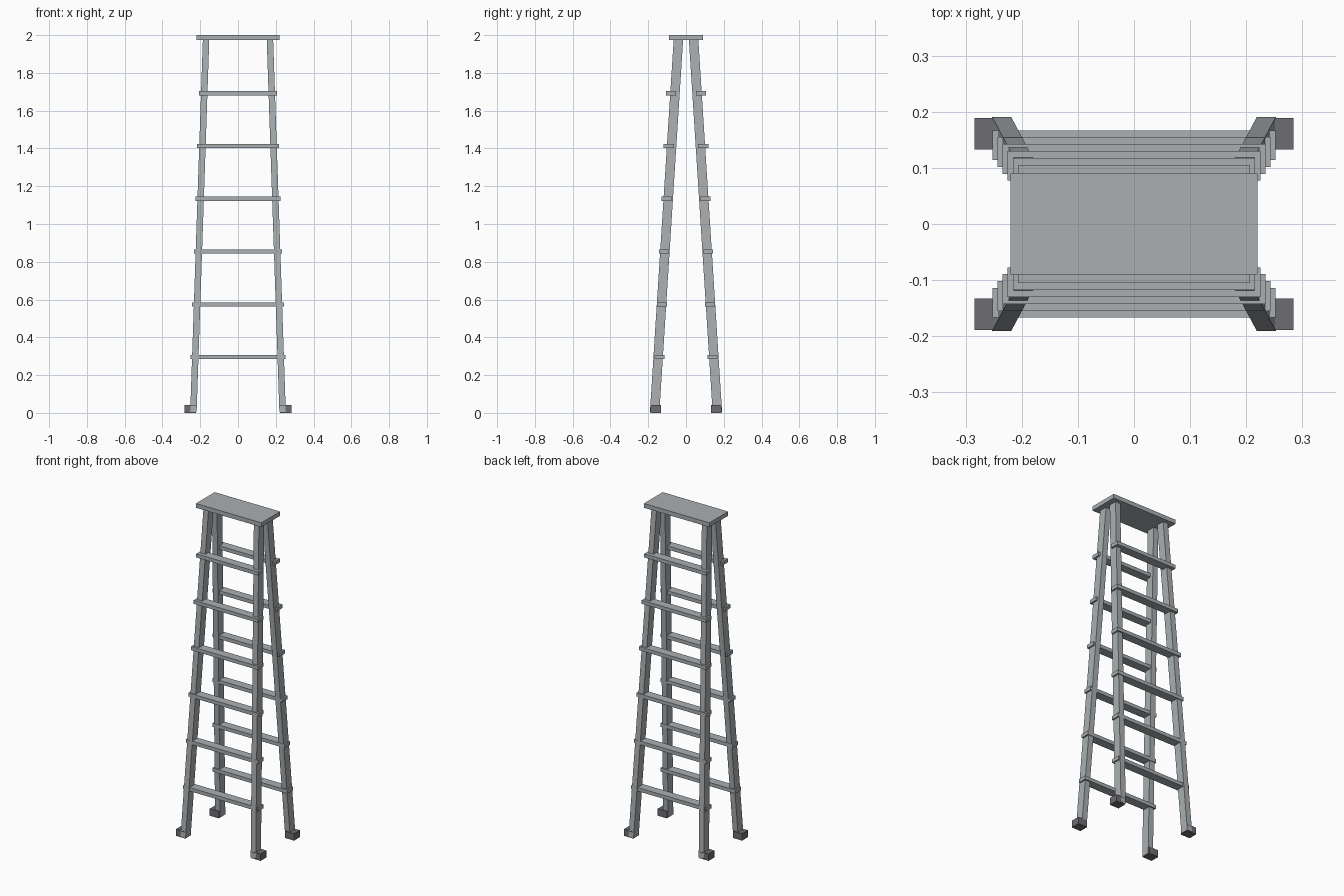
import bpy
import bmesh

cube = bpy.data.objects.get("Cube")
if cube:
    bpy.data.objects.remove(cube, do_unlink=True)


def material(name, rgb):
    mat = bpy.data.materials.new(name)
    mat.use_nodes = True
    mat.diffuse_color = (*rgb, 1)
    mat.node_tree.nodes["Principled BSDF"].inputs["Base Color"].default_value = (*rgb, 1)
    return mat


metal = material("grey metal", (0.40, 0.43, 0.45))
rubber = material("dark rubber", (0.155, 0.155, 0.17))


def box(name, low, high, mat, shift=(0, 0)):
    """Box between two corners; its top face is moved sideways by shift."""
    bm = bmesh.new()
    bmesh.ops.create_cube(bm, size=1)
    for v in bm.verts:
        top = v.co.z > 0
        v.co = [b if c > 0 else a for a, b, c in zip(low, high, v.co)]
        if top:
            v.co.x += shift[0]
            v.co.y += shift[1]
    bmesh.ops.recalc_face_normals(bm, faces=bm.faces)
    mesh = bpy.data.meshes.new(name)
    bm.to_mesh(mesh)
    bm.free()
    mesh.materials.append(mat)
    obj = bpy.data.objects.new(name, mesh)
    bpy.context.collection.objects.link(obj)
    return obj


def span(a, b, sign):
    return sorted((a * sign, b * sign))


# Top platform
box("top_platform", (-0.22, -0.09, 1.974), (0.22, 0.09, 2.0), metal)

for sy, end in ((-1, "front"), (1, "back")):
    # Leaning legs and their outward feet
    for sx, side in ((1, "left"), (-1, "right")):
        x0, x1 = span(0.219, 0.253, sx)
        y0, y1 = span(0.141, 0.191, sy)
        box(f"{end}_{side}_leg", (x0, y0, 0.004), (x1, y1, 1.98), metal,
            (-0.067 * sx, -0.126 * sy))
        x0, x1 = span(0.222, 0.284, sx)
        y0, y1 = span(0.133, 0.189, sy)
        box(f"{end}_{side}_foot", (x0, y0, 0), (x1, y1, 0.042), rubber)

    # Flat rungs, narrowing upwards
    for i in range(6):
        z = 0.295 + 0.2795 * i
        half = 0.252 - 0.009 * i
        outer = 0.167 - 0.0123 * i
        y0, y1 = span(outer - 0.053, outer, sy)
        box(f"{end}_rung_{i + 1}", (-half, y0, z - 0.011), (half, y1, z + 0.011), metal)
